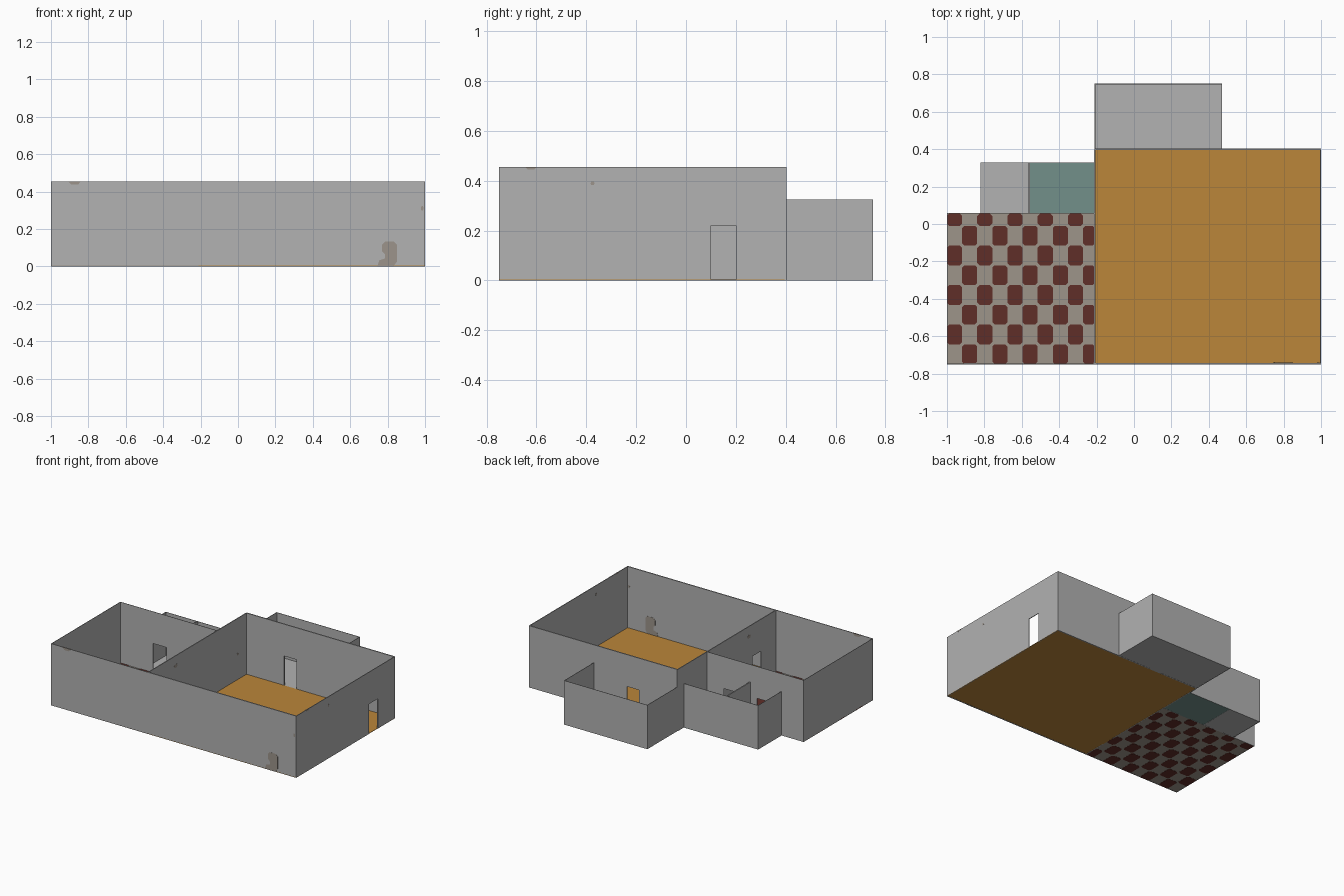
import bpy, bmesh
from mathutils import Vector

cube = bpy.data.objects.get("Cube")
if cube:
    bpy.data.objects.remove(cube, do_unlink=True)


def material(name, rgb):
    lin = [((c / 255 + 0.055) / 1.055) ** 2.4 for c in rgb] + [1]
    m = bpy.data.materials.new(name)
    m.use_nodes = True
    m.diffuse_color = lin
    m.node_tree.nodes["Principled BSDF"].inputs["Base Color"].default_value = lin
    return m


GREY = material("wall grey", (178, 178, 178))
WOOD = material("ochre wood", (187, 134, 58))
TEAL = material("teal", (114, 144, 138))
BEIGE = material("beige tile", (158, 149, 138))
RED = material("dark red tile", (96, 46, 40))
STAIN = material("stain brown", (156, 148, 139))


def finish(name, bm, mat):
    bmesh.ops.recalc_face_normals(bm, faces=bm.faces)
    me = bpy.data.meshes.new(name)
    bm.to_mesh(me)
    bm.free()
    me.materials.append(mat)
    ob = bpy.data.objects.new(name, me)
    bpy.context.collection.objects.link(ob)
    return ob


def add_box(bm, lo, hi):
    lo, hi = Vector(lo), Vector(hi)
    verts = bmesh.ops.create_cube(bm, size=1)["verts"]
    for v in verts:
        v.co = (lo + hi) / 2 + v.co * (hi - lo)


def prism(bm, pts, offset):
    """Extrude a flat outline by an offset."""
    face = bm.faces.new([bm.verts.new(p) for p in pts])
    ext = bmesh.ops.extrude_face_region(bm, geom=[face], use_keep_orig=True)["geom"]
    for v in ext:
        if isinstance(v, bmesh.types.BMVert):
            v.co += Vector(offset)


def wall(name, axis, at, a, b, top, doors=(), thick=0.005):
    """Thin wall along x or y, with openings given as (start, end, height)."""
    bm = bmesh.new()

    def piece(s, e, z0, z1):
        if axis == "x":
            add_box(bm, (s, at, z0), (e, at + thick, z1))
        else:
            add_box(bm, (at, s, z0), (at + thick, e, z1))

    pos = a
    for s, e, h in sorted(doors):
        piece(pos, s, 0, top)
        piece(s, e, h, top)
        pos = e
    piece(pos, b, 0, top)
    finish(name, bm, GREY)


def floor(name, x0, x1, y0, y1, mat):
    bm = bmesh.new()
    add_box(bm, (x0, y0, 0.001), (x1, y1, 0.004))
    finish(name, bm, mat)


# Plan lines and heights
W, P, E = -1.0, -0.21, 1.0
F, K, M, B = -0.75, 0.055, 0.395, 0.75
S0, S1, SB = -0.82, -0.56, 0.33
TALL, LOW, DOOR = 0.455, 0.325, 0.22

# Floors
floor("main_floor", P, E, F, M, WOOD)
floor("back_room_floor", P, 0.47, M, B, GREY)
floor("washroom_floor", S1, P, K, SB, TEAL)
floor("closet_floor", S0, S1, K, SB, GREY)
floor("tiled_floor", W, P, F, K, BEIGE)

# Main room walls
wall("main_front_wall", "x", F, P, E, TALL, thick=0.008)
wall("main_back_wall", "x", M, P, E, TALL, [(0.1, 0.2, DOOR)], 0.008)
wall("main_left_wall", "y", E - 0.005, F, M, TALL, [(0.1, 0.2, DOOR)])
wall("partition_wall", "y", P - 0.003, F, M, TALL, [(-0.57, -0.47, DOOR)], 0.006)

# Tiled room walls
wall("tiled_front_wall", "x", F, W, P, TALL)
wall("tiled_side_wall", "y", W, F, K, TALL, thick=0.003)
wall("tiled_back_wall", "x", K, W, P, TALL,
     [(-0.73, -0.62, DOOR), (-0.45, -0.35, DOOR)], 0.003)

# Low rooms at the back
wall("back_room_rear_wall", "x", B - 0.003, P, 0.47, LOW, thick=0.003)
for name, x in (("left", 0.467), ("right", P)):
    wall("back_room_%s_wall" % name, "y", x, M, B, LOW, thick=0.003)
wall("small_rooms_rear_wall", "x", SB - 0.003, S0, P, LOW, thick=0.003)
wall("closet_side_wall", "y", S0, K, SB, LOW, thick=0.003)
wall("closet_divider", "y", S1 - 0.005, K, SB, LOW, thick=0.008)

# Checkered tiles with clipped corners
bm = bmesh.new()
TW, TH, CUT = 0.0808, 0.1055, 0.012
for row in range(8):
    y1 = -0.01 - (row - 1) * TH
    y0, y1 = max(y1 - TH, F), min(y1, K)
    for col in range(row % 2, 10, 2):
        x0 = W + col * TW
        x1 = min(x0 + TW, P)
        pts = [(x0 + CUT, y0, 0), (x1 - CUT, y0, 0), (x1, y0 + CUT, 0), (x1, y1 - CUT, 0),
               (x1 - CUT, y1, 0), (x0 + CUT, y1, 0), (x0, y1 - CUT, 0), (x0, y0 + CUT, 0)]
        prism(bm, pts, (0, 0, 0.006))
finish("red_tiles", bm, RED)


# Stains on the walls
def stain(name, axis, at, pts, depth=0.008):
    bm = bmesh.new()
    if axis == "x":
        prism(bm, [(u, at, z) for u, z in pts], (0, depth, 0))
    else:
        prism(bm, [(at, u, z) for u, z in pts], (depth, 0, 0))
    finish(name, bm, STAIN)


def blot(u, z, w, h):
    return [(u - w, z), (u - w * 0.6, z - h), (u + w * 0.6, z - h), (u + w, z),
            (u + w * 0.6, z + h), (u - w * 0.6, z + h)]


stain("front_stain", "x", F - 0.001,
      [(0.745, 0), (0.83, 0), (0.85, 0.025), (0.85, 0.115), (0.835, 0.132), (0.785, 0.132),
       (0.77, 0.115), (0.77, 0.08), (0.785, 0.065), (0.785, 0.042), (0.755, 0.032)], 0.01)
stain("front_top_stain", "x", F - 0.001,
      [(-0.91, TALL), (-0.89, 0.437), (-0.855, 0.437), (-0.84, TALL)])
stain("front_edge_stain", "x", F - 0.001, blot(0.985, 0.31, 0.007, 0.012), 0.01)
stain("left_top_stain", "y", E - 0.006,
      [(-0.645, TALL), (-0.635, 0.445), (-0.61, 0.445), (-0.6, TALL)], 0.007)
stain("left_small_stain", "y", E - 0.006, blot(-0.375, 0.39, 0.008, 0.008), 0.007)
stain("partition_stain", "y", P - 0.004, blot(-0.43, 0.38, 0.02, 0.012))
stain("partition_low_stain", "y", P - 0.004, blot(0.294, 0.19, 0.012, 0.008))
